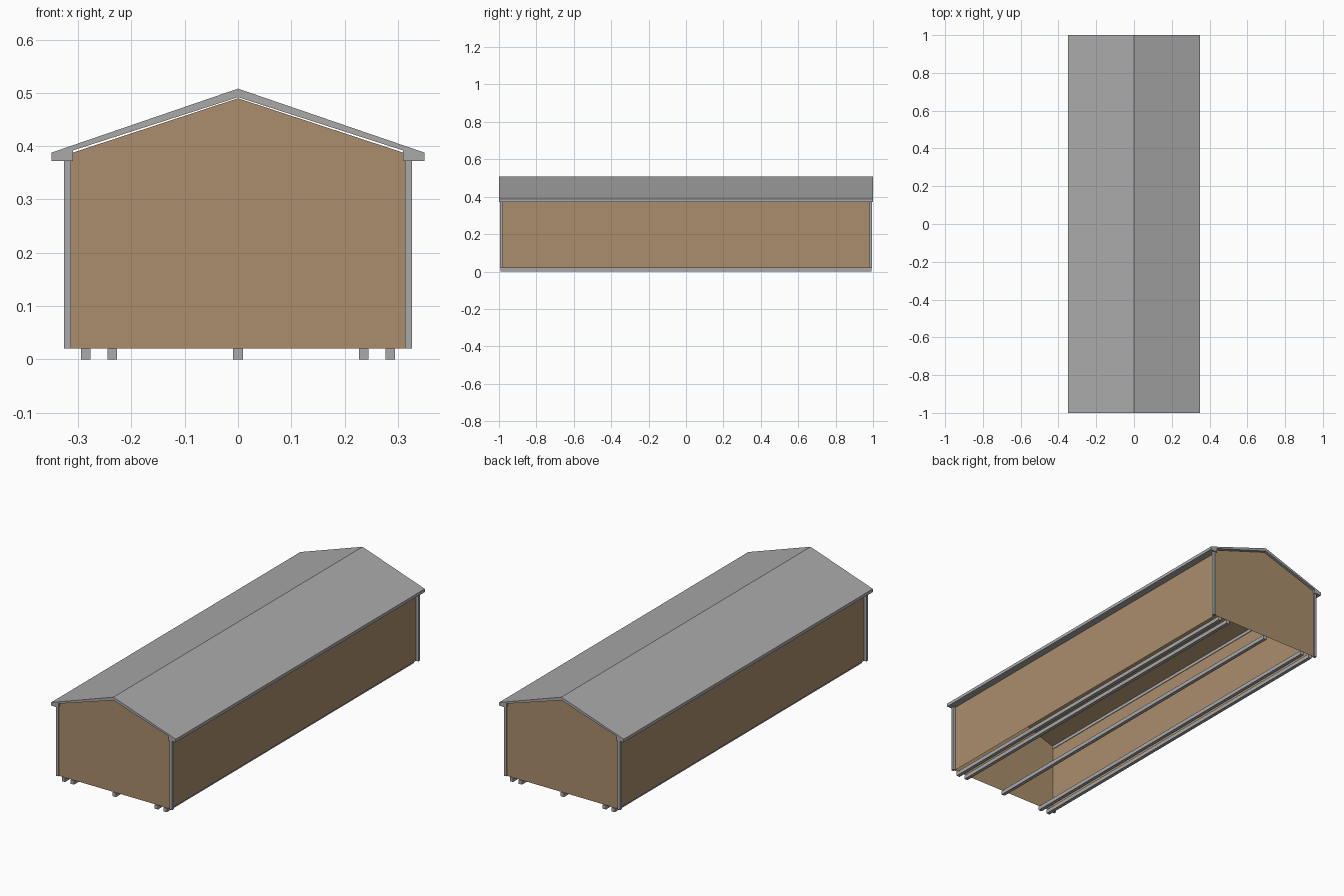
import bpy, bmesh

if "Cube" in bpy.data.objects:
    bpy.data.objects.remove(bpy.data.objects["Cube"])


def material(name, rgb):
    m = bpy.data.materials.new(name)
    m.diffuse_color = (*rgb, 1)
    m.use_nodes = True
    m.node_tree.nodes["Principled BSDF"].inputs["Base Color"].default_value = m.diffuse_color
    return m


GREY = material("grey metal", (0.40, 0.40, 0.40))
WOOD = material("tan wood", (0.40, 0.27, 0.15))


def extrude_profile(name, pts, half, mat, open_bottom=False):
    """Extrude an x-z profile along y; the first edge can be left open."""
    bm = bmesh.new()
    front = [bm.verts.new((x, -half, z)) for x, z in pts]
    back = [bm.verts.new((x, half, z)) for x, z in pts]
    bm.faces.new(front)
    bm.faces.new(back[::-1])
    n = len(pts)
    for i in range(1 if open_bottom else 0, n):
        j = (i + 1) % n
        bm.faces.new((front[j], front[i], back[i], back[j]))
    bmesh.ops.recalc_face_normals(bm, faces=bm.faces)
    me = bpy.data.meshes.new(name)
    bm.to_mesh(me)
    bm.free()
    me.materials.append(mat)
    ob = bpy.data.objects.new(name, me)
    bpy.context.collection.objects.link(ob)
    return ob


def box(name, x0, x1, z0, z1, y, half, mat):
    ob = extrude_profile(name, [(x0, z0), (x1, z0), (x1, z1), (x0, z1)], half, mat)
    ob.location.y = y
    return ob


# Wooden shell: four walls and sloped ceiling, open underneath
extrude_profile("wall_shell",
                [(-0.313, 0.02), (0.313, 0.02), (0.313, 0.387), (0, 0.490), (-0.313, 0.387)],
                0.988, WOOD, open_bottom=True)

# Gable roof with flat eaves
right = [(0.31, 0.392), (0.31, 0.372), (0.35, 0.372), (0.35, 0.388)]
left = [(-x, z) for x, z in reversed(right)]
extrude_profile("roof", [(0, 0.492)] + right + [(0, 0.508)] + left, 1.0, GREY)

# Corner posts
for sx in (-1, 1):
    for sy in (-1, 1):
        xs = sorted((sx * 0.313, sx * 0.327))
        box("corner_post", xs[0], xs[1], 0.02, 0.374, sy * 0.988, 0.007, GREY)

# Floor skids
for x in (-0.286, -0.236, 0, 0.236, 0.286):
    box("skid", x - 0.009, x + 0.009, 0, 0.02, 0, 0.993, GREY)
